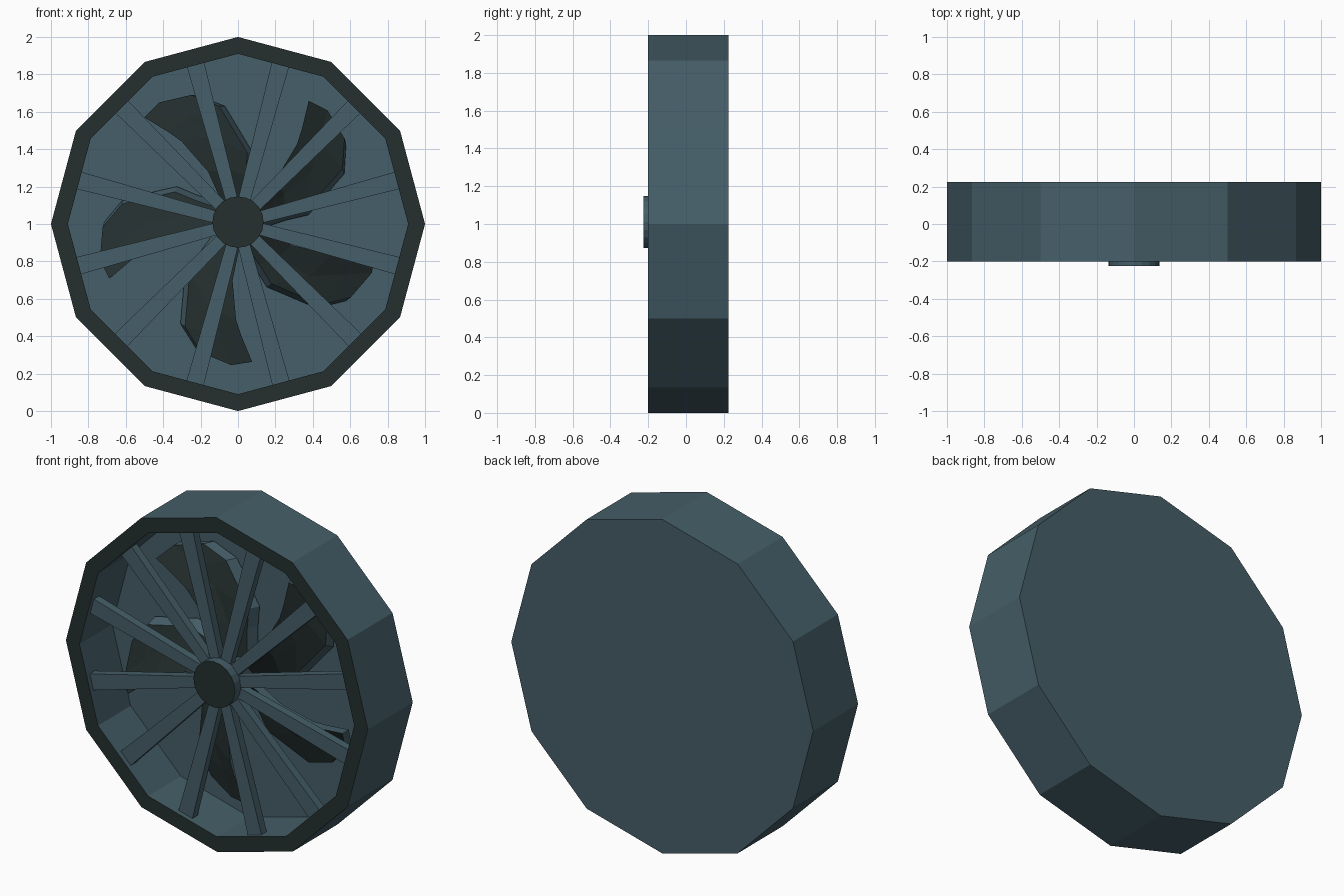
import bpy, bmesh, math
from mathutils import Matrix, Vector

if "Cube" in bpy.data.objects:
    bpy.data.objects.remove(bpy.data.objects["Cube"])

CZ = 1.0       # drum axis height
HZ = 1.01      # hub axis height


def material(name, rgb):
    m = bpy.data.materials.new(name)
    m.diffuse_color = (*rgb, 1)
    m.use_nodes = True
    m.node_tree.nodes["Principled BSDF"].inputs["Base Color"].default_value = m.diffuse_color
    return m


STEEL = material("steel_blue", (0.060, 0.112, 0.138))
DARK = material("dark_iron", (0.018, 0.028, 0.028))


def finish(bm, name, z):
    bmesh.ops.recalc_face_normals(bm, faces=bm.faces[:])
    me = bpy.data.meshes.new(name)
    bm.to_mesh(me)
    bm.free()
    me.materials.append(STEEL)
    me.materials.append(DARK)
    ob = bpy.data.objects.new(name, me)
    ob.location.z = z
    bpy.context.collection.objects.link(ob)
    return ob


def ring(bm, r, y, n):
    return [bm.verts.new((r * math.cos(math.tau * i / n), y, r * math.sin(math.tau * i / n)))
            for i in range(n)]


def lathe(name, profile, n, z, dark_front):
    """Sweep (radius, y) points around the y axis and cap both ends."""
    bm = bmesh.new()
    rings = [ring(bm, r, y, n) for r, y in profile]
    for a, b in zip(rings, rings[1:]):
        for i in range(n):
            bm.faces.new((a[i], a[(i + 1) % n], b[(i + 1) % n], b[i]))
    bm.faces.new(rings[0])
    bm.faces.new(rings[-1])
    bm.normal_update()
    for f in bm.faces:
        c = f.calc_center_median()
        if abs(f.normal.y) > 0.9 and c.y < dark_front:
            f.material_index = 1
    return finish(bm, name, z)


# Drum housing: back, outer wall, dark front lip, inner wall, inner back
lathe("drum_housing", [(1, 0.225), (1, -0.2), (0.91, -0.2), (0.91, 0.11)], 12, CZ, -0.15)

# Front hub and hidden shaft
lathe("hub", [(0.137, -0.225), (0.137, -0.12)], 20, HZ, -0.2)
lathe("shaft", [(0.08, -0.12), (0.08, 0.11)], 12, HZ, -9)

# Twelve tapered spokes
for k in range(12):
    bm = bmesh.new()
    bmesh.ops.create_cube(bm, size=1)
    for v in bm.verts:
        outer = v.co.x > 0
        v.co = Vector((0.885 if outer else 0.12,
                       -0.145 + v.co.y * 0.05,
                       v.co.z * (0.095 if outer else 0.065)))
    bm.transform(Matrix.Rotation(math.radians(15 + 30 * k), 4, 'Y'))
    finish(bm, f"spoke_{k + 1}", CZ + 0.005)

# Five curved blades: stations of (trailing, middle, leading) points from root to tip
STATIONS = [((-.07, .07), (-.02, .08), (.04, .07)),
            ((-.16, .27), (-.06, .28), (.04, .25)),
            ((-.30, .43), (-.14, .46), (.05, .37)),
            ((-.37, .48), (-.28, .55), (-.10, .62)),
            ((-.50, .56), (-.42, .64), (-.25, .68))]
DEPTH = (-0.06, -0.01, 0.03)
for k in range(5):
    bm = bmesh.new()
    front, back = [], []
    for row in STATIONS:
        front.append([bm.verts.new((x, y, z)) for (x, z), y in zip(row, DEPTH)])
        back.append([bm.verts.new((x + (0.03 if j == 2 else 0), DEPTH[j] + 0.06, z))
                     for j, (x, z) in enumerate(row)])
    for i in range(4):
        for j in range(2):
            f = bm.faces.new((front[i][j], front[i][j + 1], front[i + 1][j + 1], front[i + 1][j]))
            f.material_index = 1
            bm.faces.new((back[i][j], back[i][j + 1], back[i + 1][j + 1], back[i + 1][j]))
        for j in (0, 2):
            bm.faces.new((front[i][j], front[i + 1][j], back[i + 1][j], back[i][j]))
    for i in (0, 4):
        for j in range(2):
            bm.faces.new((front[i][j], front[i][j + 1], back[i][j + 1], back[i][j]))
    bm.transform(Matrix.Rotation(math.radians(72 * k), 4, 'Y'))
    finish(bm, f"blade_{k + 1}", HZ)
